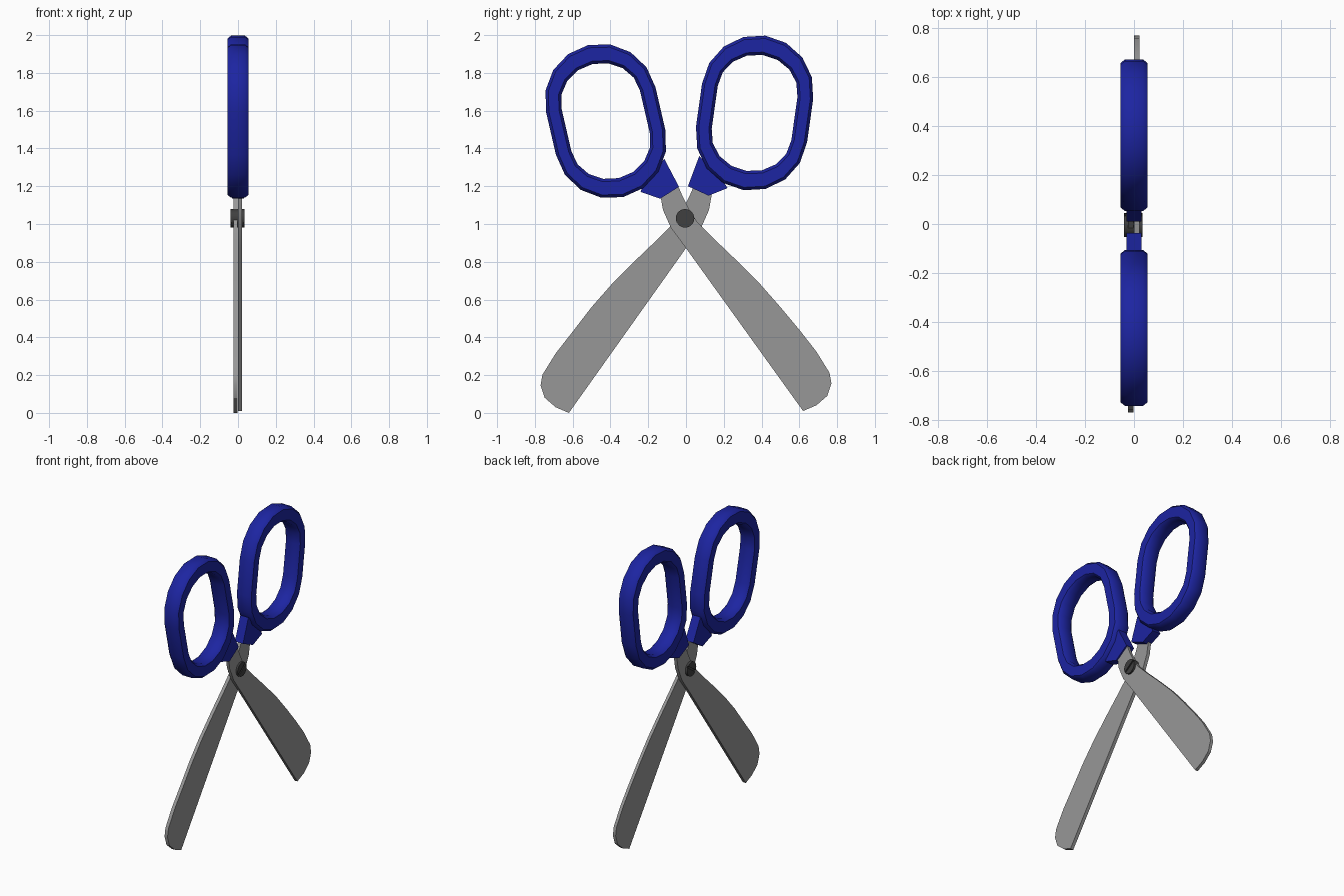
import bpy, bmesh, math

if "Cube" in bpy.data.objects:
    bpy.data.objects.remove(bpy.data.objects["Cube"])


def material(name, rgb):
    m = bpy.data.materials.new(name)
    m.diffuse_color = (*rgb, 1)
    m.use_nodes = True
    m.node_tree.nodes["Principled BSDF"].inputs["Base Color"].default_value = m.diffuse_color
    return m


BLUE = material("blue_plastic", (0.012, 0.018, 0.36))
STEEL = material("steel", (0.31, 0.31, 0.31))
DARK = material("dark_metal", (0.05, 0.05, 0.05))


def finish(name, bm, mat, angle=30):
    bmesh.ops.recalc_face_normals(bm, faces=bm.faces)
    me = bpy.data.meshes.new(name)
    bm.to_mesh(me)
    bm.free()
    ob = bpy.data.objects.new(name, me)
    bpy.context.collection.objects.link(ob)
    me.materials.append(mat)
    bpy.ops.object.select_all(action='DESELECT')
    ob.select_set(True)
    bpy.context.view_layer.objects.active = ob
    bpy.ops.object.shade_smooth_by_angle(angle=math.radians(angle))
    return ob


def plate(bm, pts, x0, x1):
    """Extrude a (y, z) outline from x0 to x1."""
    a = [bm.verts.new((x0, y, z)) for y, z in pts]
    b = [bm.verts.new((x1, y, z)) for y, z in pts]
    bm.faces.new(a)
    bm.faces.new(b[::-1])
    for i in range(len(pts)):
        j = (i + 1) % len(pts)
        bm.faces.new((a[i], a[j], b[j], b[i]))


def oval(hw, hh, s, tilt, cy, cz, seg=8):
    """Oval outline: two half-ellipse caps joined by straight sides."""
    pts = []
    for sign, start in ((1, 0), (-1, math.pi)):
        for k in range(seg + 1):
            t = start + math.pi * k / seg
            u, v = hw * math.cos(t), sign * s + (hh - s) * math.sin(t)
            pts.append((cy + u * math.cos(tilt) + v * math.sin(tilt),
                        cz - u * math.sin(tilt) + v * math.cos(tilt)))
    return pts


def grip(name, cy, cz, tilt):
    """Finger loop with a chamfered rectangular section."""
    ow, oh, iw, ih, c = 0.297, 0.413, 0.213, 0.310, 0.015
    section = [(ow, oh, -.037), (ow, oh, .037), (ow - c, oh - c, .055),
               (iw + c, ih + c, .055), (iw, ih, .037), (iw, ih, -.037),
               (iw + c, ih + c, -.055), (ow - c, oh - c, -.055)]
    bm = bmesh.new()
    loops = [[bm.verts.new((x, y, z)) for y, z in oval(w, h, 0.115, tilt, cy, cz)]
             for w, h, x in section]
    n = len(loops[0])
    for k in range(len(loops)):
        a, b = loops[k], loops[(k + 1) % len(loops)]
        for i in range(n):
            j = (i + 1) % n
            bm.faces.new((a[i], a[j], b[j], b[i]))
    finish(name, bm, BLUE, 43)


grip("left_grip", -0.425, 1.545, math.radians(-13))
grip("right_grip", 0.363, 1.588, math.radians(8))

# Collars joining each grip to its blade
for name, pts in (
        ("left_collar", [(-.115, 1.345), (-.037, 1.197), (-.137, 1.134), (-.24, 1.17), (-.22, 1.23)]),
        ("right_collar", [(.07, 1.36), (.01, 1.2), (.12, 1.15), (.22, 1.19), (.17, 1.27)])):
    bm = bmesh.new()
    plate(bm, pts, -0.031, 0.031)
    finish(name, bm, BLUE)

# Blades: tang, cutting edge, rounded tip, curved back
blade = [(-.137, 1.16), (-.122, 1.075), (-.08, .98), (0, .872), (.62, .01),
         (.69, .04), (.748, .09), (.77, .155), (.76, .212), (.69, .325),
         (.60, .44), (.50, .56), (.39, .685), (.27, .805), (.15, .92),
         (.06, 1.01), (.02, 1.07), (-.015, 1.14), (-.05, 1.22)]
bm = bmesh.new()
plate(bm, blade, 0.001, 0.022)
finish("front_blade", bm, STEEL)
bm = bmesh.new()
plate(bm, [(-y, z - .01 if z < .5 else z) for y, z in blade], -0.025, -0.002)
finish("rear_blade", bm, STEEL)

# Pivot screw: a shaft with a slotted head on each side
PY, PZ, R = -0.005, 1.03, 0.049
bm = bmesh.new()
plate(bm, [(PY + R * math.cos(i * math.pi / 12), PZ + R * math.sin(i * math.pi / 12))
           for i in range(24)], -0.034, 0.029)
for x0, x1 in ((0.029, 0.035), (-0.041, -0.034)):
    for turn in (0.6, 0.6 + math.pi):
        a0 = 0.11
        angs = [turn + a0 + (math.pi - 2 * a0) * k / 12 for k in range(13)]
        plate(bm, [(PY + R * math.cos(a), PZ + R * math.sin(a)) for a in angs], x0, x1)
finish("pivot_screw", bm, DARK)
